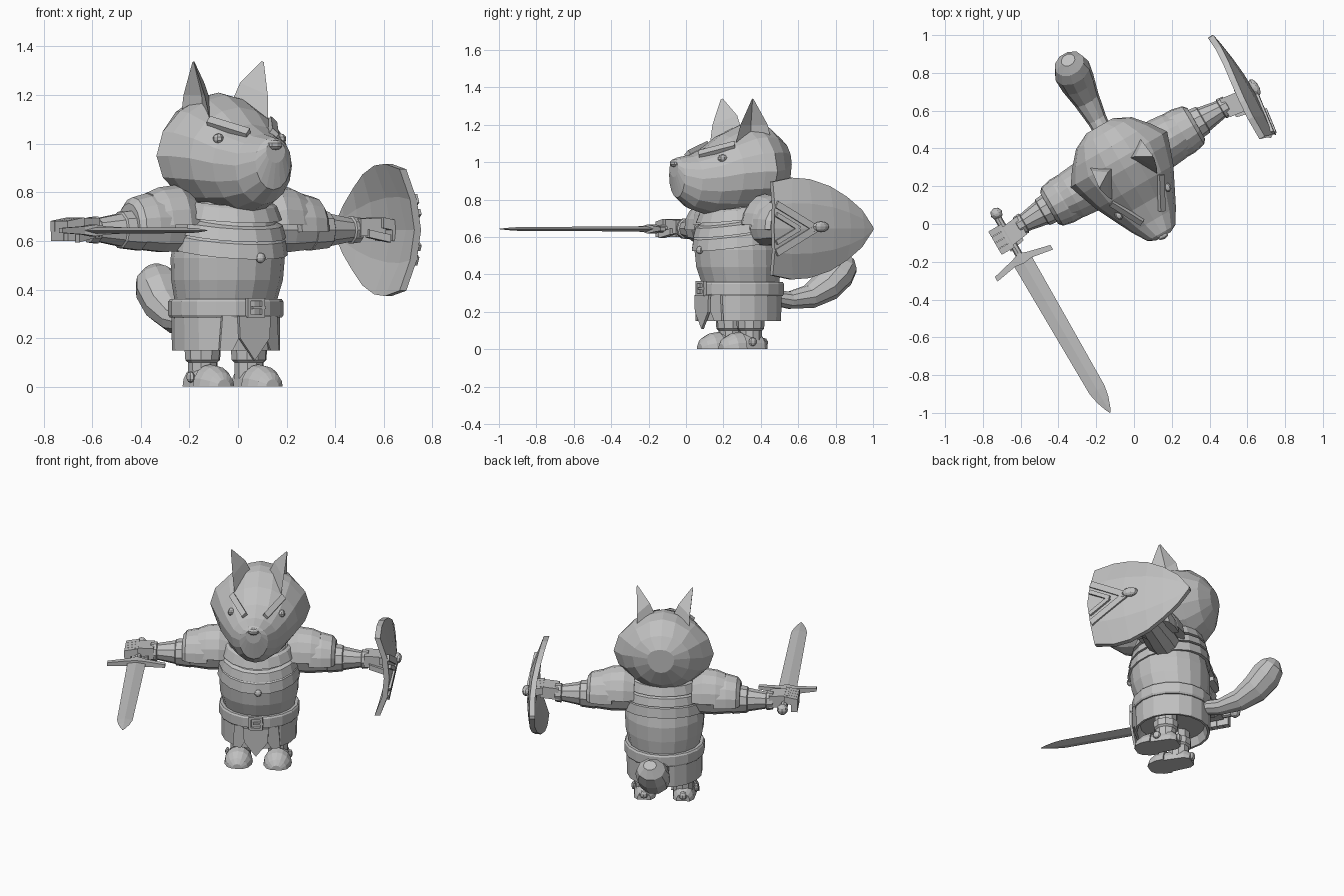
import bpy, bmesh, math
from mathutils import Matrix, Vector

if "Cube" in bpy.data.objects:
    bpy.data.objects.remove(bpy.data.objects["Cube"])

# whole figure is turned 30 degrees and offset from the origin
PLACE = Matrix.Translation((-0.05, 0.29, 0)) @ Matrix.Rotation(math.radians(30), 4, 'Z')
grey = bpy.data.materials.new("plain_grey")
grey.diffuse_color = (0.53, 0.53, 0.53, 1)
grey.use_nodes = True
grey.node_tree.nodes["Principled BSDF"].inputs["Base Color"].default_value = grey.diffuse_color


def finish(name, bm):
    bmesh.ops.recalc_face_normals(bm, faces=bm.faces)
    me = bpy.data.meshes.new(name)
    bm.to_mesh(me)
    bm.free()
    me.transform(PLACE)
    me.materials.append(grey)
    ob = bpy.data.objects.new(name, me)
    bpy.context.collection.objects.link(ob)
    return ob


def loft(name, rings):
    bm = bmesh.new()
    vs = [[bm.verts.new(p) for p in r] for r in rings]
    n = len(rings[0])
    for a, b in zip(vs, vs[1:]):
        for i in range(n):
            j = (i + 1) % n
            bm.faces.new((a[i], a[j], b[j], b[i]))
    bm.faces.new(vs[0])
    bm.faces.new(vs[-1])
    return finish(name, bm)


def lathe_z(name, prof, cx=0, cy=0, n=18, tilt=0):
    # prof rows: height, radius, forward shift
    rings = []
    for z, r, dy in prof:
        ring = []
        for k in range(n):
            a = 2 * math.pi * (k + .5) / n
            y = r * math.sin(a)
            ring.append((cx + r * math.cos(a), cy + dy + y, z + tilt * y))
        rings.append(ring)
    return loft(name, rings)


def lathe_x(name, prof, s, cz=.65, cy=.02, n=10, a0=0, a1=360, sy=1):
    full = a1 - a0 == 360
    rings = []
    for x, r in prof:
        ring = []
        for k in range(n):
            a = math.radians(a0 + (a1 - a0) * k / (n if full else n - 1))
            ring.append((s * x, cy + sy * r * math.cos(a), cz + r * math.sin(a)))
        rings.append(ring)
    return loft(name, rings)


def ball(name, c, size, u=10, v=6):
    bm = bmesh.new()
    bmesh.ops.create_uvsphere(bm, u_segments=u, v_segments=v, radius=1,
                              matrix=Matrix.Translation(c) @ Matrix.Diagonal((*size, 1)))
    return finish(name, bm)


def box(name, c, half):
    bm = bmesh.new()
    bmesh.ops.create_cube(bm, size=2, matrix=Matrix.Translation(c) @ Matrix.Diagonal((*half, 1)))
    return finish(name, bm)


def bar(name, p, q, side, out):
    side, out = Vector(side), Vector(out)
    return loft(name, [[Vector(c) + a * side + b * out for a, b in
                        ((1, 1), (1, -1), (-1, -1), (-1, 1))] for c in (p, q)])


# head: sections from snout to back (y, half width, cheek z, top z, bottom z, pointedness)
rings = []
for y, w, zm, zt, zb, p in [
        (-.41, .045, .97, 1.01, .92, 1), (-.39, .085, .93, 1.025, .81, 1),
        (-.31, .135, .91, 1.04, .75, 1), (-.21, .185, .92, 1.08, .72, 1),
        (-.11, .235, .94, 1.15, .71, 1.1), (.0, .275, .95, 1.2, .71, 1.25),
        (.06, .295, .95, 1.21, .72, 1.35), (.14, .24, .96, 1.2, .74, 1.2),
        (.22, .17, .99, 1.13, .81, 1), (.265, .08, 1, 1.06, .91, 1)]:
    ring = []
    for k in range(16):
        a = 2 * math.pi * k / 16
        c, s = math.cos(a), math.sin(a)
        h = zt - zm if s > 0 else zm - zb
        ring.append((w * math.copysign(abs(c) ** p, c), y, zm + h * s))
    rings.append(ring)
loft("head", rings)
ball("nose", (0, -.405, .995), (.035, .022, .022), 8, 5)

for s, side in ((1, "left"), (-1, "right")):
    # ears, hollow towards the outside
    ear = [[(.13, -.12, 1.04), (.10, .01, 1.05), (.15, .13, 1.02), (.04, .04, 1.15)],
           [(.15, -.085, 1.2), (.115, 0, 1.2), (.155, .08, 1.2), (.085, .03, 1.25)],
           [(.166, -.025, 1.335), (.163, -.018, 1.335), (.166, -.012, 1.335), (.16, -.016, 1.34)]]
    loft(side + "_ear", [[(s * x, y, z) for x, y, z in r] for r in ear])
    # eyes and brows
    ball(side + "_eye", (s * .148, -.195, 1.02), (.022, .028, .022), 8, 5)
    bar(side + "_brow", (s * .06, -.29, 1.04), (s * .15, -.12, 1.09),
        (s * .012, -.005, -.012), (s * .006, -.006, .012))

    # layered shoulder plates
    lathe_x(side + "_shoulder_plate", [(.17, .15), (.23, .18), (.31, .17), (.36, .15)], s,
            n=9, a0=5, a1=175, sy=.78)
    lathe_x(side + "_lower_shoulder_plate", [(.30, .145), (.37, .145), (.43, .13), (.45, .105)], s,
            n=9, a0=-5, a1=185, sy=.9)
    # sleeve and bracer
    lathe_x(side + "_sleeve", [(.12, .09), (.3, .095), (.42, .082)], s, cz=.645)
    lathe_x(side + "_bracer", [(.40, .07), (.405, .088), (.49, .078), (.495, .07),
                               (.6, .05), (.605, .058), (.64, .054), (.645, .04)], s, cz=.645)
    # hand with four fingers and a thumb
    bar(side + "_palm", (s * .62, .015, .655), (s * .73, .0, .66), (0, .055, 0), (0, 0, .036))
    for i in range(4):
        y = -.05 + i * .036
        bar(side + "_finger", (s * .71, y, .675), (s * .79, y, .66), (0, .017, 0), (0, 0, .022))
        box(side + "_fingertip", (s * .77, y, .625), (.018, .017, .025))
    bar(side + "_thumb", (s * .65, -.04, .63), (s * .74, -.06, .61), (0, .018, 0), (0, 0, .016))

    # boots: half-round sections from toe to heel
    def foot(name, rows):
        loft(name, [[(s * .115 + w * math.cos(math.pi * k / 8), y, h * math.sin(math.pi * k / 8))
                     for k in range(9)] for y, w, h in rows])
    foot(side + "_toe_cap", [(-.185, .03, .03), (-.165, .06, .06), (-.12, .08, .085), (-.07, .083, .092)])
    foot(side + "_boot", [(-.08, .072, .082), (0, .066, .09), (.05, .062, .08), (.08, .04, .05)])
    lathe_z(side + "_shin", [(.03, .06, 0), (.1, .062, 0), (.11, .073, 0), (.15, .076, 0),
                             (.155, .065, 0), (.25, .07, 0)], s * .11, .0, 10)
    ball(side + "_heel_knob", (s * .115, .08, .035), (.026, .02, .026), 8, 5)
    ball(side + "_side_knob", (s * .185, -.03, .04), (.014, .024, .024), 8, 5)

# torso, layered mantle and collar
lathe_z("tunic", [(.25, .205, 0), (.36, .212, 0), (.44, .23, -.01), (.53, .235, -.015),
                  (.6, .225, -.02), (.7, .19, -.02), (.76, .15, -.02)])
lathe_z("lower_mantle", [(.565, .22, -.02), (.56, .245, -.02), (.62, .236, -.02), (.65, .2, -.02)], tilt=.15)
lathe_z("middle_mantle", [(.635, .2, -.02), (.63, .238, -.02), (.68, .224, -.02), (.7, .18, -.02)], tilt=.15)
lathe_z("collar", [(.7, .19, -.02), (.7, .222, -.02), (.755, .2, -.02), (.765, .185, -.02), (.74, .16, -.02)], tilt=.12)
ball("button", (.015, -.26, .53), (.021, .018, .021), 10, 6)

# skirt with a recessed underside, belt and buckle
lathe_z("skirt", [(.2, .19, 0), (.15, .208, 0), (.15, .222, 0), (.3, .224, 0), (.32, .2, 0)])
lathe_z("belt", [(.285, .2, 0), (.285, .231, 0), (.295, .237, 0), (.35, .237, 0), (.36, .23, 0), (.36, .2, 0)])
for dx in (-.034, .034):
    box("buckle_side", (dx, -.242, .325), (.007, .01, .04))
for dz in (-.034, .034):
    box("buckle_rail", (0, -.242, .325 + dz), (.034, .01, .007))
box("buckle_pin", (.015, -.243, .325), (.03, .008, .006))

# front cloth pieces: centre point plus overlapping skirt panels
flap = [(-.075, .29), (.075, .29), (.07, .2), (0, .108), (-.07, .2)]
loft("front_flap", [[(x, y, z) for x, z in flap] for y in (-.225, -.24)])
for s in (1, -1):
    panel = [(.02, .29), (.13, .29), (.14, .15), (.09, .15)]
    loft("skirt_panel", [[(s * x, -.232 + x * .35 + d, z) for x, z in panel] for d in (0, -.012)])

# tail: rings around a curve rising to the back
path = [(.18, .28, .04), (.3, .262, .048), (.42, .28, .065), (.52, .335, .085),
        (.59, .405, .092), (.63, .455, .075), (.65, .49, .035)]
rings = []
for i, (y, z, r) in enumerate(path):
    a, b = path[max(i - 1, 0)], path[min(i + 1, len(path) - 1)]
    d = Vector((0, b[0] - a[0], b[1] - a[1])).normalized()
    up = Vector((0, -d.z, d.y))
    rings.append([Vector((.03 * i / 6, y, z)) + r * (math.cos(t) * Vector((1.1, 0, 0)) + math.sin(t) * up)
                  for t in (2 * math.pi * k / 10 for k in range(10))])
loft("tail", rings)

# sword held forward in the right hand
SX, SZ = -.71, .643
loft("blade", [[(SX - w, y, SZ), (SX, y, SZ + t), (SX + w, y, SZ), (SX, y, SZ - t)]
               for y, w, t in [(-.14, .054, .013), (-.55, .05, .012), (-.94, .046, .011),
                               (-1.0, .034, .008), (-1.05, .016, .004), (-1.078, .003, .001)]])
loft("grip", [[(SX + .02 * math.cos(k * math.pi / 4), y, SZ + .02 * math.sin(k * math.pi / 4))
               for k in range(8)] for y in (-.16, .12)])
ball("pommel", (SX + .005, .135, SZ), (.033, .033, .033), 8, 6)
loft("crossguard", [[(SX + x, y - h, SZ - t), (SX + x, y + h, SZ - t), (SX + x, y + h, SZ + t), (SX + x, y - h, SZ + t)]
                    for x, y, h, t in [(-.17, -.165, .014, .01), (-.05, -.14, .018, .017),
                                       (0, -.135, .03, .024), (.05, -.14, .018, .017), (.17, -.165, .014, .01)]])


# shield on the left hand, its point to the back
def sx(y, z):
    return .803 - .95 * z * z - .28 * y * y


CZ = .645
rings = []
for yc, ye, hz in [(-.245, -.22, .25), (-.16, -.1, .272), (-.02, 0, .265), (.12, .12, .228),
                   (.23, .22, .17), (.32, .31, .1), (.383, .38, .01)]:
    front, back = [], []
    for t in (-1, -.5, 0, .5, 1):
        y, z = yc + (ye - yc) * abs(t), hz * t
        front.append((sx(y, z), y, CZ + z))
        back.append((sx(y, z) - .032, y, CZ + z))
    rings.append(front + back[::-1])
loft("shield", rings)
ball("shield_boss", (.812, .03, CZ + .01), (.024, .05, .028), 10, 6)
for s in (1, -1):
    for y0, z0, y1, w in ((-.225, .13, .0, .017), (-.23, .075, -.10, .011)):
        bar("shield_chevron", (sx(y0, z0) + .004, y0, CZ + s * z0), (sx(y1, 0) + .004, y1, CZ),
            (0, w * .5, s * w), (.008, 0, 0))
